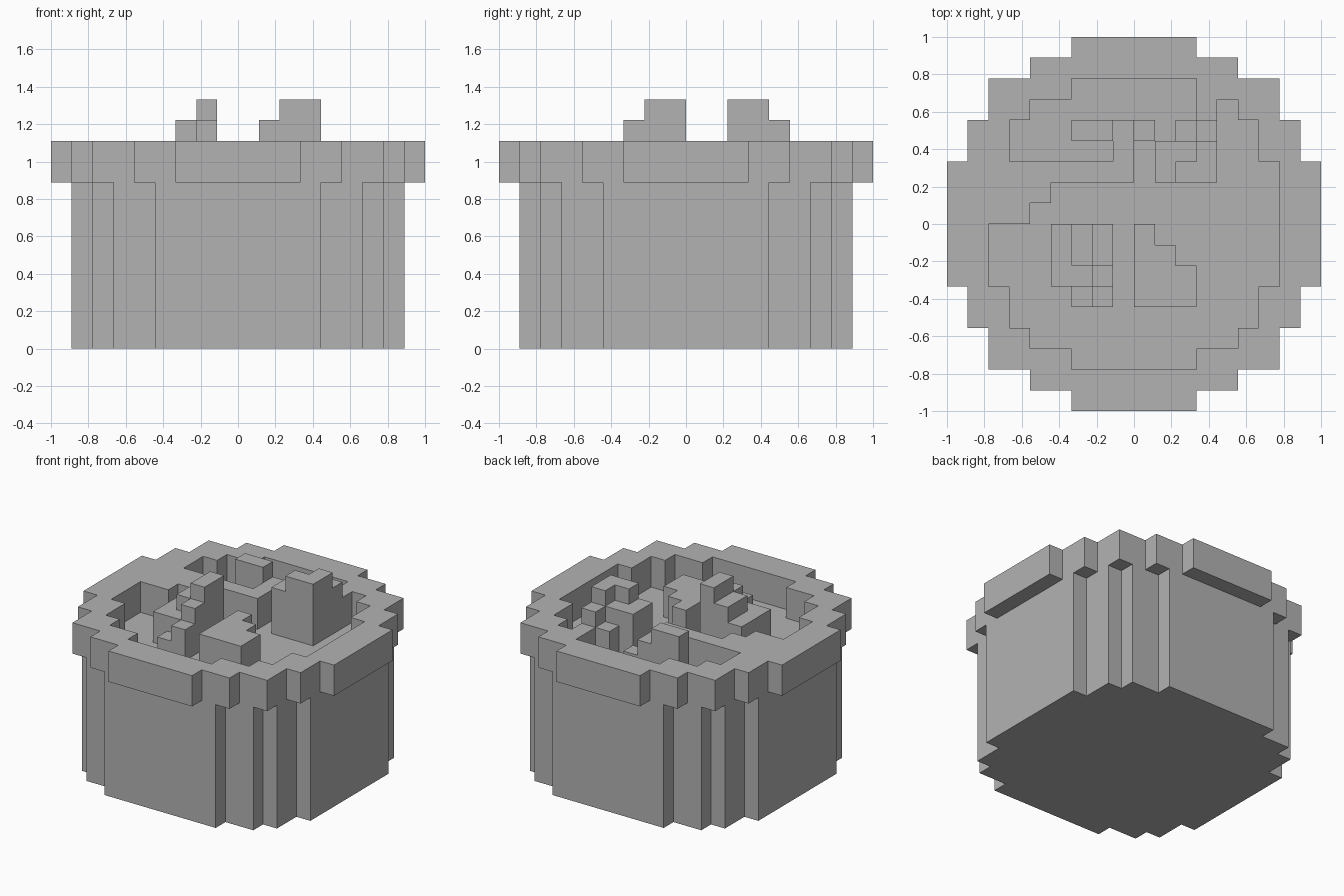
import bpy, bmesh
from mathutils import Vector

cube = bpy.data.objects.get("Cube")
if cube:
    bpy.data.objects.remove(cube, do_unlink=True)

UNIT = 1 / 9
FLOOR, RIM = 8, 10          # layers of the filling and of the rim top

grey = bpy.data.materials.new("plain grey")
grey.use_nodes = True
colour = (0.45, 0.45, 0.45, 1)
grey.diffuse_color = colour
grey.node_tree.nodes["Principled BSDF"].inputs["Base Color"].default_value = colour

parts = {}                  # part name -> set of filled cells


def disc(half_widths):
    """Stepped circle given by half widths, from the middle row outward."""
    cells = set()
    for row, half in enumerate(half_widths):
        for x in range(-half, half):
            cells |= {(x, row), (x, -1 - row)}
    return cells


def rect(x0, x1, y0, y1):
    return {(x, y) for x in range(x0, x1) for y in range(y0, y1)}


def fill(name, cells, top, bottom=FLOOR):
    parts.setdefault(name, set()).update(
        (x, y, z) for x, y in cells for z in range(bottom, top))


# Round pot with a wider rim around the filling
fill("pot_body", disc([8, 8, 8, 8, 7, 7, 6, 4]), FLOOR, 0)
rim = disc([9, 9, 9, 8, 8, 7, 7, 5, 3])
fill("rim", rim - disc([7, 7, 7, 6, 6, 5, 3]), RIM)

# Ledge level with the rim, reaching in from the right side
fill("side_ledge", rect(-7, 0, 2, 3) | rect(-7, -4, 1, 2)
     | rect(-7, -5, 0, 1) | rect(-1, 0, 3, 5), RIM)

# Lumps behind the ledge
fill("rear_lump", rect(-3, -1, 4, 5), 11)
fill("rear_lump", rect(0, 1, 4, 5), 9)

# Tall stepped lump at the back left
fill("left_lump", rect(1, 4, 2, 4) | rect(3, 4, 4, 5), 11)
fill("left_lump", rect(2, 4, 2, 3) | rect(3, 4, 3, 4), 12)
fill("left_lump", rect(2, 3, 4, 5) | rect(3, 4, 5, 6), RIM)

# Tall stepped lump at the front right
fill("right_lump", rect(-2, -1, -2, 0), 12)
fill("right_lump", rect(-2, -1, -3, -2) | rect(-3, -2, -2, 0), 11)
fill("right_lump", rect(-4, -3, -3, 0) | rect(-3, -2, -3, -2)
     | rect(-2, -1, -4, -3), RIM)
fill("right_lump", rect(-3, -2, -4, -3), 9)

# Low stepped lump at the front left
fill("front_lump", rect(0, 3, -4, -2) | rect(0, 2, -2, -1)
     | rect(0, 1, -1, 0), RIM)

solid = set().union(*parts.values())


def build(name, cells):
    """Skin the cells, leaving out every face that touches another cell."""
    bm = bmesh.new()
    for cell in cells:
        centre = Vector(cell) + Vector((0.5, 0.5, 0.5))
        for axis in range(3):
            for sign in (-1, 1):
                normal = Vector((0, 0, 0))
                normal[axis] = sign
                if tuple(int(c + n) for c, n in zip(cell, normal)) in solid:
                    continue
                u = Vector((0, 0, 0))
                u[(axis + 1) % 3] = 0.5
                v = normal.cross(u)
                mid = centre + normal * 0.5
                corners = (mid - u - v, mid + u - v, mid + u + v, mid - u + v)
                bm.faces.new([bm.verts.new(c * UNIT) for c in corners])
    bmesh.ops.remove_doubles(bm, verts=bm.verts, dist=0.001)
    # Merge the flat areas
    bmesh.ops.dissolve_limit(bm, angle_limit=0.01, verts=bm.verts, edges=bm.edges)
    mesh = bpy.data.meshes.new(name)
    bm.to_mesh(mesh)
    bm.free()
    mesh.materials.append(grey)
    bpy.context.collection.objects.link(bpy.data.objects.new(name, mesh))


for part_name, part_cells in parts.items():
    build(part_name, part_cells)
